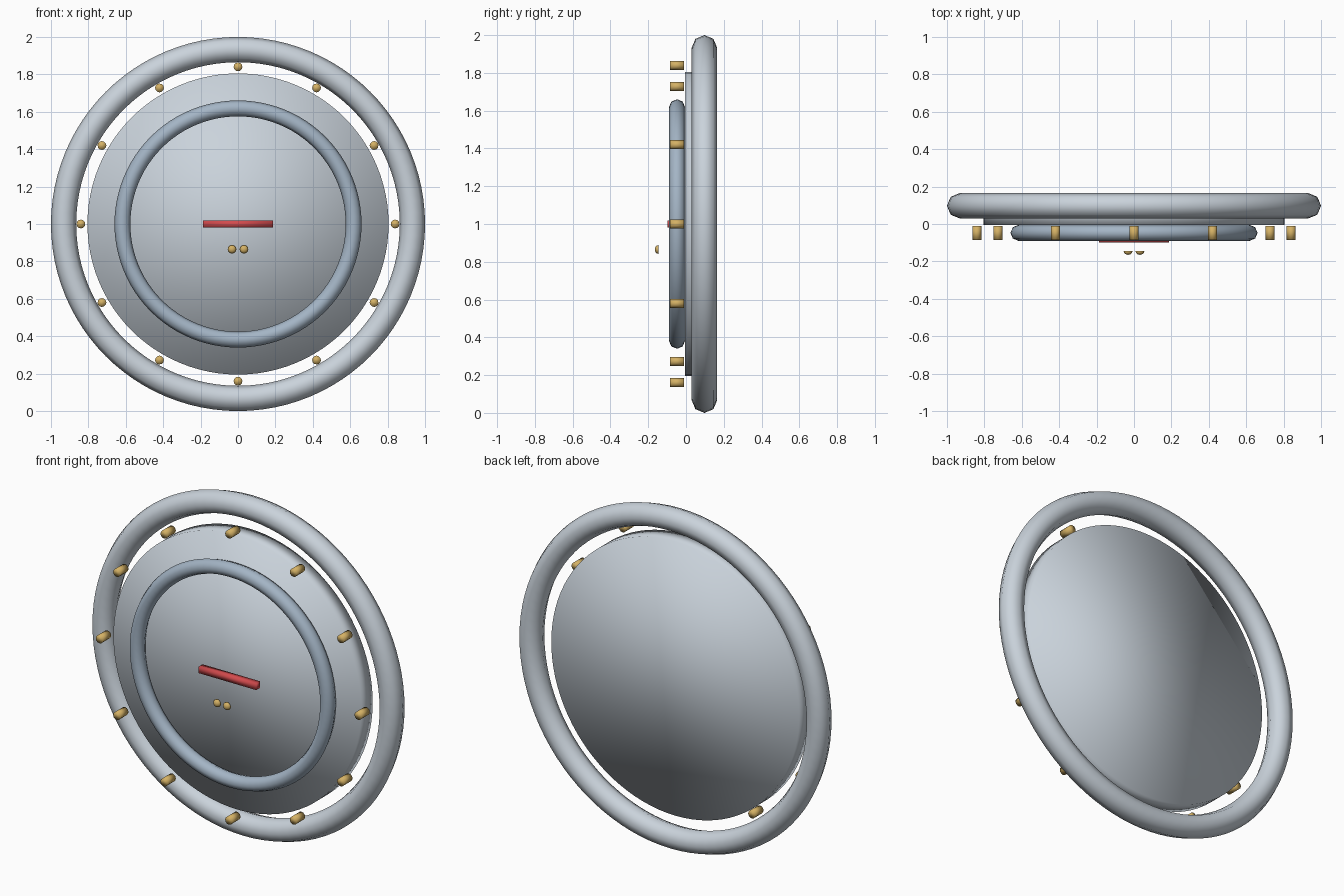
import bpy, bmesh, math

if "Cube" in bpy.data.objects:
    bpy.data.objects.remove(bpy.data.objects["Cube"])

FACING = (math.pi / 2, 0, 0)   # turns local +z towards the front (-y)


def material(name, rgb):
    m = bpy.data.materials.new(name)
    m.use_nodes = True
    m.diffuse_color = (*rgb, 1)
    m.node_tree.nodes["Principled BSDF"].inputs["Base Color"].default_value = (*rgb, 1)
    return m


pale_steel = material("pale steel", (0.59, 0.65, 0.71))
blue_steel = material("blue steel", (0.37, 0.46, 0.56))
brass = material("brass", (0.66, 0.44, 0.13))
red = material("red", (0.65, 0.07, 0.075))


def finish(name, mat):
    ob = bpy.context.object
    ob.name = name
    ob.data.materials.append(mat)
    bpy.ops.object.shade_smooth()
    return ob


def ring(name, mat, major, minor, y):
    bpy.ops.mesh.primitive_torus_add(major_radius=major, minor_radius=minor, major_segments=96,
                                     minor_segments=8, location=(0, y, 1), rotation=FACING)
    finish(name, mat)


def rod(name, mat, radius, front, back, x=0, z=1, sides=12):
    bpy.ops.mesh.primitive_cylinder_add(vertices=sides, radius=radius, depth=back - front,
                                        location=(x, (front + back) / 2, z), rotation=FACING)
    finish(name, mat)


# Hoops and face plate
ring("outer_hoop", pale_steel, 0.9325, 0.0675, 0.0975)
ring("inner_hoop", blue_steel, 0.618, 0.0425, -0.0475)
rod("face_plate", pale_steel, 0.805, -0.006, 0.1, sides=96)

# Studs around the plate
for i in range(12):
    a = math.tau * i / 12
    rod(f"stud_{i + 1}", brass, 0.0235, -0.086, -0.01,
        0.84 * math.sin(a), 1 + 0.84 * math.cos(a))

# Red bar across the middle
bpy.ops.mesh.primitive_cube_add(size=1, location=(0, -0.08, 1))
bpy.context.object.scale = (0.374, 0.036, 0.038)
bpy.ops.object.transform_apply(location=False, rotation=False, scale=True)
finish("red_bar", red)

# Pair of small domed buttons in front of the plate
for side, x in (("left", 0.032), ("right", -0.032)):
    bpy.ops.mesh.primitive_uv_sphere_add(segments=12, ring_count=8, radius=0.0235,
                                         location=(x, -0.145, 0.865), rotation=FACING)
    ob = finish(f"button_{side}", brass)
    ob.scale.z = 0.85
    bm = bmesh.new()
    bm.from_mesh(ob.data)
    bmesh.ops.bisect_plane(bm, geom=bm.verts[:] + bm.edges[:] + bm.faces[:], dist=1e-5,
                           plane_co=(0, 0, 0), plane_no=(0, 0, -1), clear_outer=True)
    bmesh.ops.holes_fill(bm, edges=[e for e in bm.edges if e.is_boundary], sides=0)
    bm.to_mesh(ob.data)
    bm.free()
